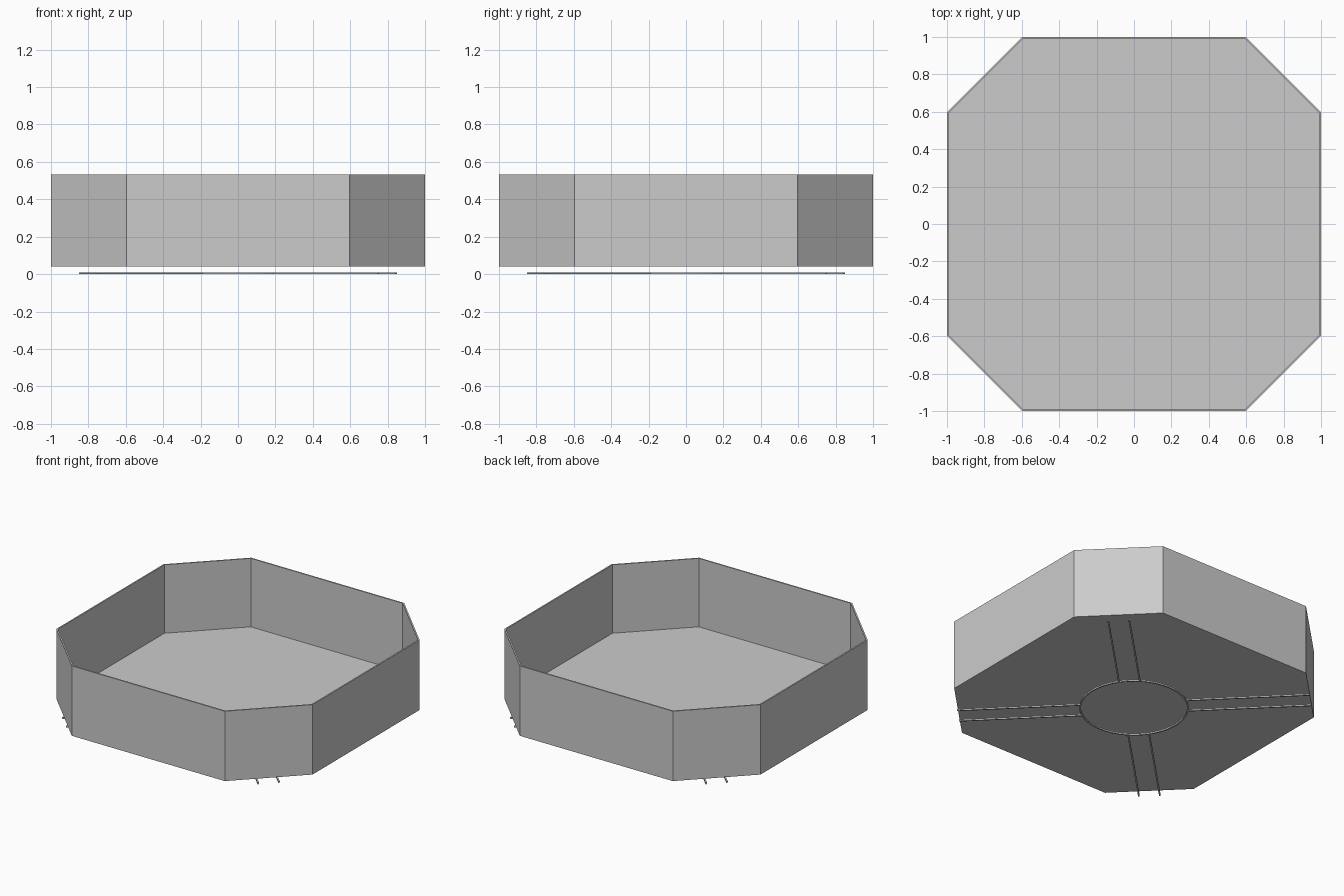
import bpy
import bmesh
import math
from mathutils import Matrix, Vector

cube = bpy.data.objects.get("Cube")
if cube:
    bpy.data.objects.remove(cube, do_unlink=True)

grey = bpy.data.materials.new("light_grey")
colour = (0.6, 0.6, 0.6, 1)
grey.diffuse_color = colour
grey.use_nodes = True
grey.node_tree.nodes["Principled BSDF"].inputs["Base Color"].default_value = colour

HALF, FLAT = 1.0, 0.597        # half size and half length of the straight sides
BOTTOM, TOP, WALL = 0.04, 0.533, 0.01
RING, LINE, LIFT = 0.35, 0.01, 0.01


def finish(name, bm):
    bmesh.ops.recalc_face_normals(bm, faces=bm.faces)
    mesh = bpy.data.meshes.new(name)
    bm.to_mesh(mesh)
    bm.free()
    mesh.materials.append(grey)
    obj = bpy.data.objects.new(name, mesh)
    bpy.context.collection.objects.link(obj)
    return obj


def octagon(inset, z):
    # The inset keeps the wall equally thick on the straight and cut sides
    h = HALF - inset
    f = FLAT - inset * math.tan(math.pi / 8)
    pairs = [(h, -f), (h, f)], [(f, h), (-f, h)]
    half = pairs[0] + pairs[1]
    return [Vector((x, y, z)) for x, y in half + [(-x, -y) for x, y in half]]


def bridge(bm, lower, upper):
    n = len(lower)
    for i in range(n):
        j = (i + 1) % n
        bm.faces.new((lower[i], lower[j], upper[j], upper[i]))


# Open eight-sided tray with thin walls and floor
bm = bmesh.new()
loops = [[bm.verts.new(p) for p in octagon(inset, z)]
         for inset, z in ((0, BOTTOM), (0, TOP), (WALL, TOP), (WALL, BOTTOM + WALL))]
for lower, upper in zip(loops, loops[1:]):
    bridge(bm, lower, upper)
bm.faces.new(loops[0])
bm.faces.new(loops[-1])
finish("tray", bm)

# Thin flat ring below the floor
bm = bmesh.new()
segments = 48
rings = []
for radius, z in ((RING, 0), (RING, LIFT), (RING - LINE, LIFT), (RING - LINE, 0)):
    rings.append([bm.verts.new((radius * math.cos(a), radius * math.sin(a), z))
                  for a in (math.tau * i / segments for i in range(segments))])
for i in range(4):
    bridge(bm, rings[i], rings[(i + 1) % 4])
finish("underside_ring", bm)

# Pairs of thin rails running from the ring to the cut corners
reach = (HALF + FLAT) / math.sqrt(2)
start = RING - LINE
for k, corner in enumerate(("back_left", "back_right", "front_right", "front_left")):
    bm = bmesh.new()
    turn = Matrix.Rotation(math.pi / 4 + k * math.pi / 2, 4, 'Z')
    for side in (-1, 1):
        place = Matrix.Translation(((start + reach) / 2, side * 0.067, LIFT / 2))
        size = Matrix.Diagonal((reach - start, LINE, LIFT, 1))
        bmesh.ops.create_cube(bm, size=1, matrix=turn @ place @ size)
    finish(corner + "_rails", bm)
